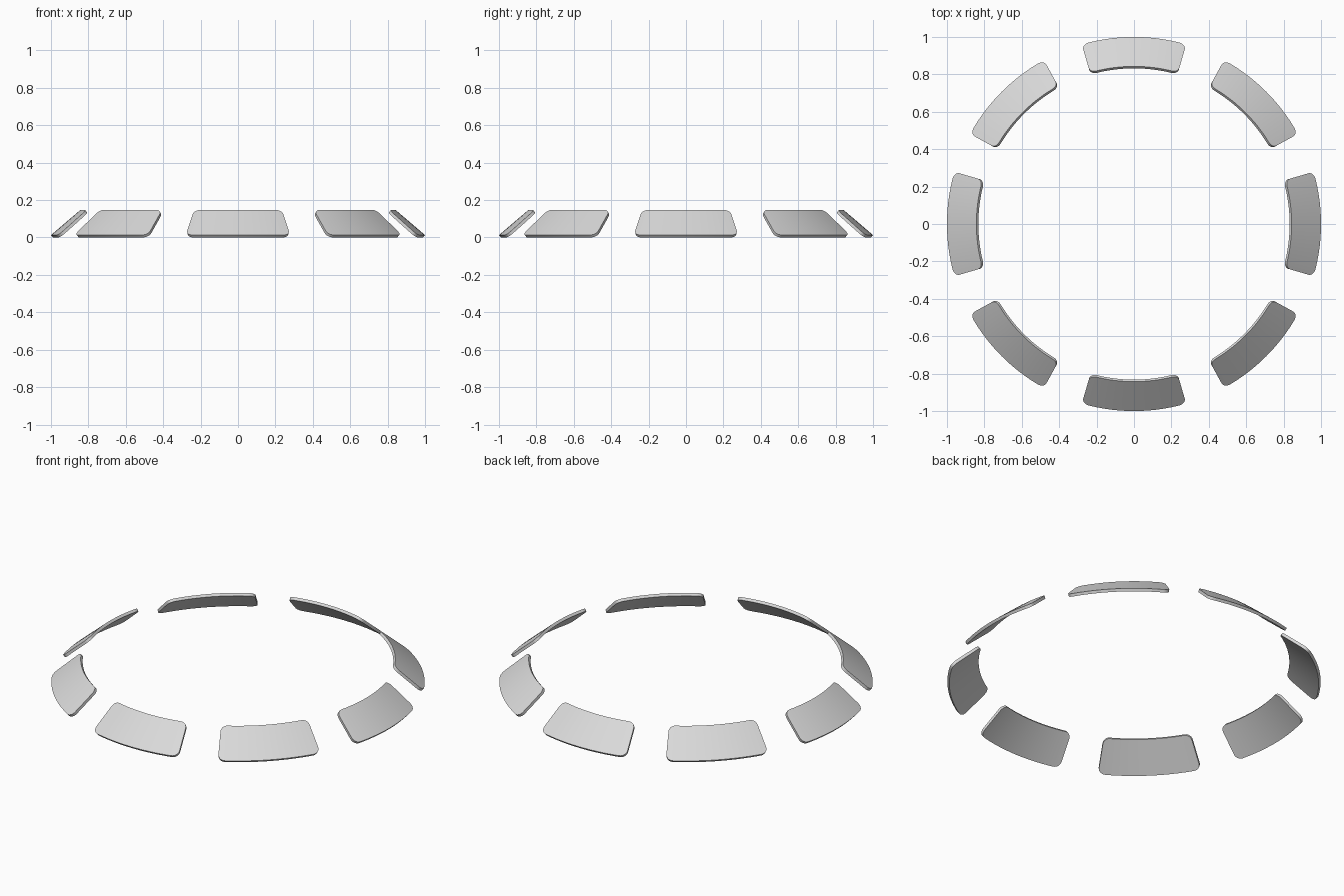
import bpy, bmesh, math

if "Cube" in bpy.data.objects:
    bpy.data.objects.remove(bpy.data.objects["Cube"])

PANELS = 8
HALF = math.radians(16.2)      # half the angle one panel spans
R0, Z0 = 1.0, 0.0125           # lower outer edge
R1, Z1 = 0.843, 0.147          # upper inner edge
THICK = 0.0165
CORNER = 0.036                 # corner rounding radius
SLANT = math.hypot(R1 - R0, Z1 - Z0)
DR, DZ = (R1 - R0) / SLANT, (Z1 - Z0) / SLANT   # direction up the slope

grey = bpy.data.materials.new("light_grey")
grey.diffuse_color = (0.7, 0.7, 0.7, 1)
grey.use_nodes = True
grey.node_tree.nodes["Principled BSDF"].inputs["Base Color"].default_value = grey.diffuse_color


def point(theta, v, depth):
    """Point on the cone: angle, distance up the slope, depth under the surface."""
    r = R0 + DR * v - DZ * depth
    z = Z0 + DZ * v + DR * depth
    return (r * math.cos(theta), r * math.sin(theta), z)


def columns():
    """Angle and slope limits of each column, with rounded corners."""
    c = CORNER / 0.92
    steps = 6
    arc = [(HALF - c + c * math.sin(i * math.pi / 2 / steps),
            CORNER * (1 - math.cos(i * math.pi / 2 / steps))) for i in range(steps + 1)]
    left = [(-a, inset) for a, inset in reversed(arc)]
    n = 12
    mid = [(-(HALF - c) + 2 * (HALF - c) * i / n, 0.0) for i in range(1, n)]
    return left + mid + arc


def make_panel(index):
    bm = bmesh.new()
    centre = 2 * math.pi * index / PANELS
    rings = []
    for a, inset in columns():
        lo, hi = inset, SLANT - inset
        rings.append([bm.verts.new(point(centre + a, v, d))
                      for v, d in ((lo, 0), (hi, 0), (hi, THICK), (lo, THICK))])
    for p, q in zip(rings, rings[1:]):
        for k in range(4):
            m = (k + 1) % 4
            bm.faces.new((p[k], q[k], q[m], p[m]))
    bm.faces.new(rings[0])
    bm.faces.new(rings[-1][::-1])
    bmesh.ops.recalc_face_normals(bm, faces=bm.faces)
    mesh = bpy.data.meshes.new("ring_panel")
    bm.to_mesh(mesh)
    bm.free()
    mesh.materials.append(grey)
    obj = bpy.data.objects.new(f"ring_panel_{index + 1}", mesh)
    bpy.context.collection.objects.link(obj)
    bpy.ops.object.select_all(action='DESELECT')
    obj.select_set(True)
    bpy.context.view_layer.objects.active = obj
    bpy.ops.object.shade_smooth_by_angle(angle=math.radians(35))


# Ring of sloping curved panels
for i in range(PANELS):
    make_panel(i)
